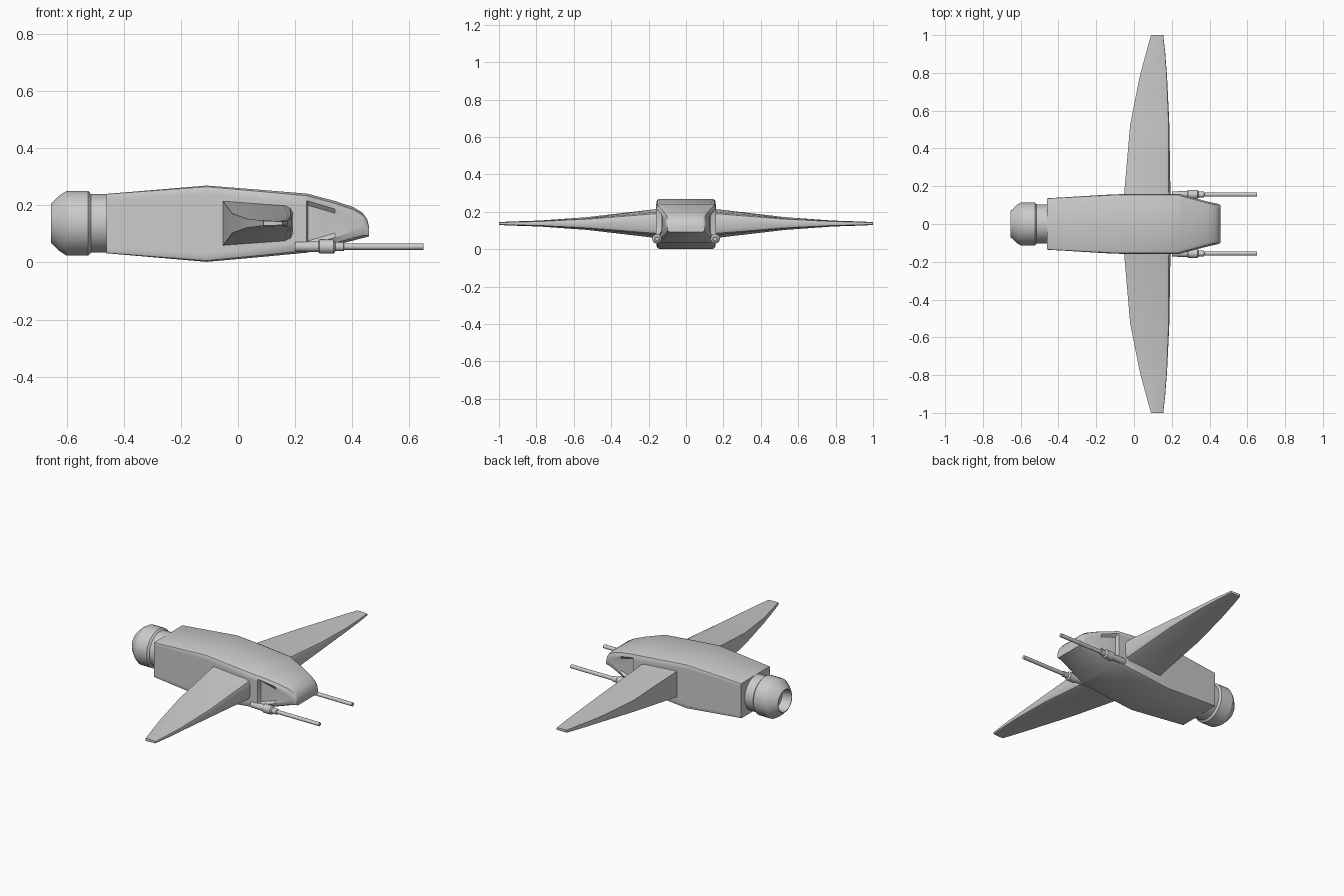
import bpy, bmesh, math

cube = bpy.data.objects.get("Cube")
if cube:
    bpy.data.objects.remove(cube, do_unlink=True)

AXIS_Z = 0.137


def loft(name, rings, mirror=False, angle=30):
    """Skin equal-length point rings and cap both ends."""
    bm = bmesh.new()
    loops = [[bm.verts.new(p) for p in ring] for ring in rings]
    n = len(loops[0])
    for a, b in zip(loops, loops[1:]):
        for i in range(n):
            j = (i + 1) % n
            bm.faces.new((a[i], a[j], b[j], b[i]))
    bm.faces.new(loops[0])
    bm.faces.new(loops[-1])
    bmesh.ops.recalc_face_normals(bm, faces=bm.faces)
    mesh = bpy.data.meshes.new(name)
    bm.to_mesh(mesh)
    bm.free()
    obj = bpy.data.objects.new(name, mesh)
    bpy.context.collection.objects.link(obj)
    bpy.ops.object.select_all(action='DESELECT')
    obj.select_set(True)
    bpy.context.view_layer.objects.active = obj
    bpy.ops.object.shade_smooth_by_angle(angle=math.radians(angle))
    if mirror:
        mod = obj.modifiers.new("Mirror", 'MIRROR')
        mod.use_axis = (False, True, False)
        mod.use_mirror_merge = False
    return obj


def lathe(name, profile, y, z, sides, mirror=False):
    """Revolve (x, radius) pairs about an axis parallel to x."""
    turn = [math.tau * (i + 0.5) / sides for i in range(sides)]
    rings = [[(x, y + r * math.cos(a), z + r * math.sin(a)) for a in turn]
             for x, r in profile]
    return loft(name, rings, mirror)


def hull_ring(x, w, bottom, top, c, inset=0.0):
    """Chamfered box section with optionally recessed sides."""
    half = [(w - c, top), (w - 0.3 * c, top - 0.3 * c), (w, top - c),
            (w - inset, top - c - 0.015), (w - inset, bottom + c + 0.015),
            (w, bottom + c), (w - 0.3 * c, bottom + 0.3 * c), (w - c, bottom)]
    return [(x, y, z) for y, z in half] + [(x, -y, z) for y, z in reversed(half)]


# Fuselage with a recess behind the tapered nose
loft("fuselage", [hull_ring(*s) for s in (
    (-0.46, 0.136, 0.032, 0.24, 0.004),
    (-0.11, 0.157, 0.002, 0.269, 0.014),
    (0.07, 0.16, 0.018, 0.255, 0.02),
    (0.24, 0.16, 0.034, 0.241, 0.025),
    (0.245, 0.157, 0.035, 0.24, 0.025, 0.022),
    (0.34, 0.132, 0.06, 0.215, 0.028, 0.004),
    (0.405, 0.115, 0.077, 0.193, 0.03),
    (0.435, 0.109, 0.085, 0.175, 0.028),
    (0.452, 0.104, 0.089, 0.152, 0.02),
    (0.459, 0.099, 0.092, 0.125, 0.01))])

# Rear engine with a hollow nozzle
lathe("engine", [(-0.44, 0.103), (-0.515, 0.103), (-0.525, 0.114),
                 (-0.6, 0.114), (-0.625, 0.098), (-0.655, 0.068),
                 (-0.655, 0.064), (-0.6, 0.05)], 0, AXIS_Z, 32)


def wing_ring(y, back, front, h):
    """Blunt trailing edge, rounded leading edge."""
    r = min(0.03, 0.4 * h)
    half = [(back, h), (front - r, 0.8 * h), (front - 0.3 * r, 0.68 * h),
            (front, 0.42 * h)]
    return [(x, y, AXIS_Z + z) for x, z in half] + \
           [(x, y, AXIS_Z - z) for x, z in reversed(half)]


loft("wings", [wing_ring(*s) for s in (
    (0.12, -0.055, 0.193, 0.082),
    (0.16, -0.052, 0.193, 0.077),
    (0.53, -0.02, 0.187, 0.034),
    (0.78, 0.03, 0.175, 0.016),
    (0.9, 0.062, 0.166, 0.012),
    (1.0, 0.09, 0.155, 0.008))], mirror=True)

# Paired cannons under the nose
lathe("cannons", [(0.2, 0.017), (0.282, 0.019), (0.286, 0.025), (0.335, 0.025),
                  (0.342, 0.016), (0.37, 0.016), (0.372, 0.011),
                  (0.65, 0.011)], 0.156, 0.055, 16, mirror=True)
